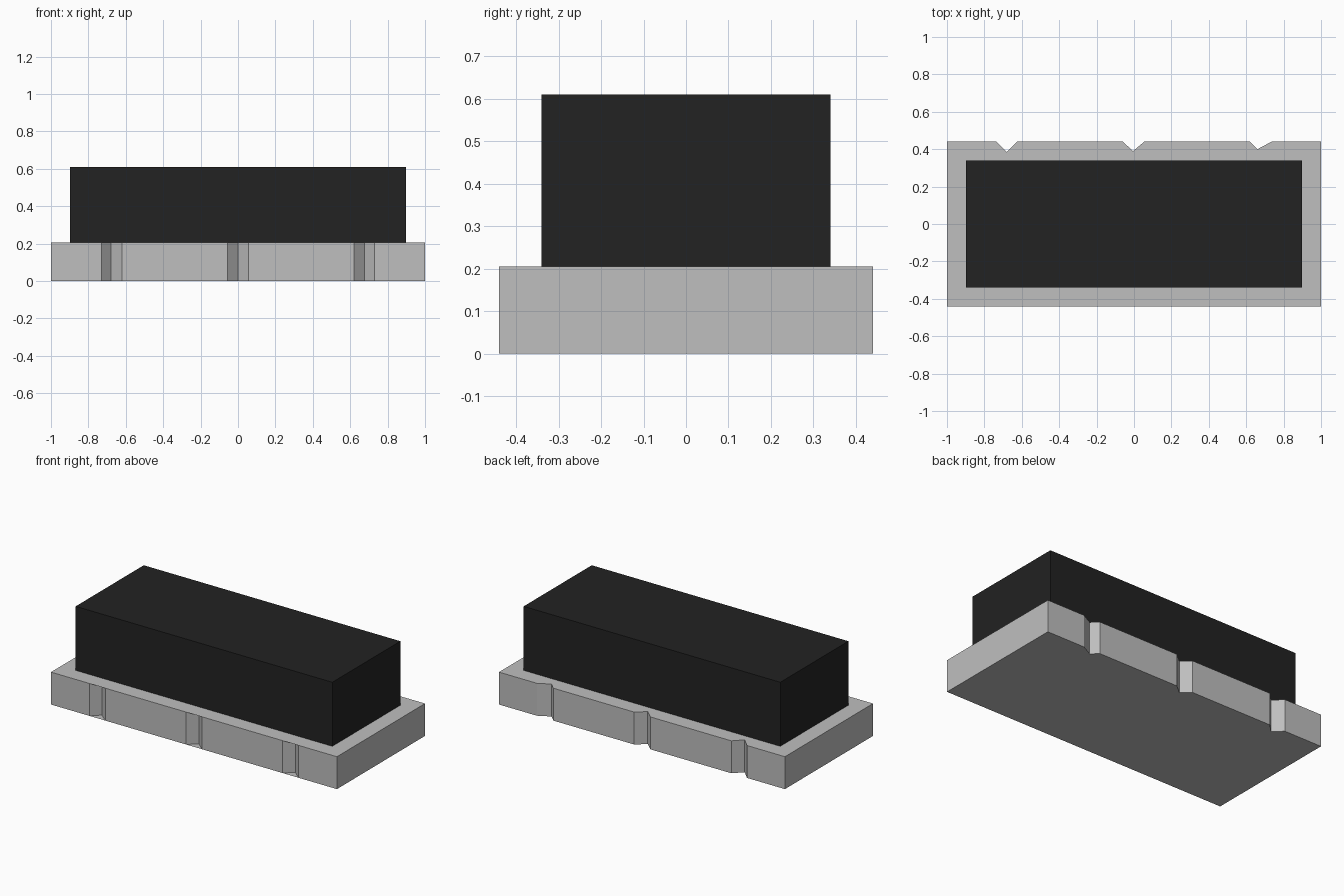
import bpy
import bmesh

cube = bpy.data.objects.get("Cube")
if cube:
    bpy.data.objects.remove(cube, do_unlink=True)


def material(name, value):
    mat = bpy.data.materials.new(name)
    mat.use_nodes = True
    color = (value, value, value, 1)
    mat.diffuse_color = color
    mat.node_tree.nodes["Principled BSDF"].inputs["Base Color"].default_value = color
    return mat


def add_object(name, bm, mat):
    mesh = bpy.data.meshes.new(name)
    bm.to_mesh(mesh)
    bm.free()
    mesh.materials.append(mat)
    obj = bpy.data.objects.new(name, mesh)
    bpy.context.collection.objects.link(obj)
    return obj


light_grey = material("light grey", 0.52)
near_black = material("near black", 0.016)

HALF_X, HALF_Y, BASE_TOP, BOX_TOP = 1.0, 0.44, 0.205, 0.61

# V grooves as (left edge, tip, right edge, depth)
front_grooves = [(-0.73, -0.68, -0.62, 0.05), (-0.055, 0, 0.055, 0.05), (0.62, 0.675, 0.73, 0.05)]
back_grooves = [(-0.735, -0.68, -0.625, 0.055), (-0.06, -0.005, 0.055, 0.05), (0.62, 0.66, 0.735, 0.04)]


def groove_points(groove, side):
    left, tip, right, depth = groove
    return [(left, side * HALF_Y), (tip, side * (HALF_Y - depth)), (right, side * HALF_Y)]


# Base slab: grooved outline, extruded upward
outline = [(-HALF_X, -HALF_Y)]
for g in front_grooves:
    outline += groove_points(g, -1)
outline += [(HALF_X, -HALF_Y), (HALF_X, HALF_Y)]
for g in reversed(back_grooves):
    outline += reversed(groove_points(g, 1))
outline.append((-HALF_X, HALF_Y))

bm = bmesh.new()
bottom = [bm.verts.new((x, y, 0)) for x, y in outline]
top = [bm.verts.new((x, y, BASE_TOP)) for x, y in outline]
bm.faces.new(bottom[::-1])
bm.faces.new(top)
for i in range(len(outline)):
    j = (i + 1) % len(outline)
    bm.faces.new((bottom[i], bottom[j], top[j], top[i]))

# Thin covers that close the front grooves above and below
for i in range(len(front_grooves)):
    k = 1 + 3 * i
    bm.faces.new((top[k], top[k + 2], top[k + 1]))
    bm.faces.new((bottom[k], bottom[k + 1], bottom[k + 2]))
add_object("base_slab", bm, light_grey)

# Upper block
bm = bmesh.new()
bmesh.ops.create_cube(bm, size=1)
bmesh.ops.scale(bm, verts=bm.verts, vec=(1.795, 0.68, BOX_TOP - BASE_TOP))
bmesh.ops.translate(bm, verts=bm.verts, vec=(0, 0, (BOX_TOP + BASE_TOP) / 2))
add_object("upper_block", bm, near_black)
